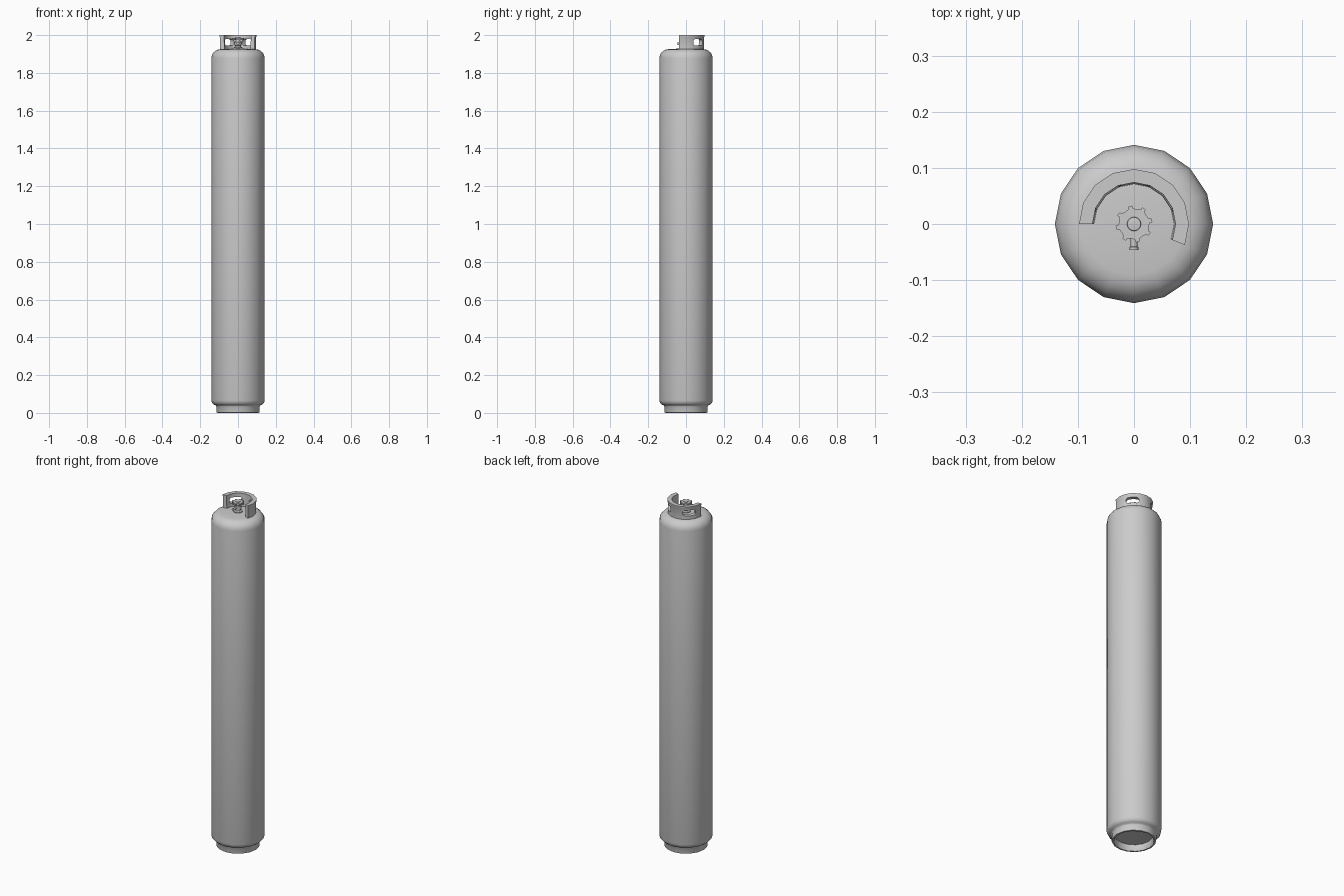
import bpy, bmesh, math
from mathutils import Matrix, Vector

if "Cube" in bpy.data.objects:
    bpy.data.objects.remove(bpy.data.objects["Cube"])


def finish(name, bm, angle=40):
    bmesh.ops.remove_doubles(bm, verts=bm.verts, dist=1e-5)
    bmesh.ops.recalc_face_normals(bm, faces=bm.faces)
    me = bpy.data.meshes.new(name)
    bm.to_mesh(me)
    bm.free()
    ob = bpy.data.objects.new(name, me)
    bpy.context.collection.objects.link(ob)
    smooth(ob, angle)
    return ob


def smooth(ob, angle=40):
    bpy.ops.object.select_all(action='DESELECT')
    ob.select_set(True)
    bpy.context.view_layer.objects.active = ob
    bpy.ops.object.shade_smooth_by_angle(angle=math.radians(angle))


def lathe(name, profile, segs=16, start=0, steps=None, closed=False, matrix=None):
    """Revolve (radius, z) points; a partial sweep of a closed profile gets end caps."""
    steps = steps or segs
    full = steps == segs
    bm = bmesh.new()
    rings = []
    for i in range(steps if full else steps + 1):
        a = math.radians(start) + 2 * math.pi * i / segs
        rings.append([bm.verts.new((r * math.cos(a), r * math.sin(a), z)) for r, z in profile])
    n = len(profile)
    for i in range(steps):
        p, q = rings[i], rings[(i + 1) % len(rings)]
        for j in range(n if closed else n - 1):
            k = (j + 1) % n
            bm.faces.new((p[j], q[j], q[k], p[k]))
    if not full:
        bm.faces.new(rings[0])
        bm.faces.new(rings[-1])
    # merge the pole points into one and drop collapsed faces
    bmesh.ops.dissolve_degenerate(bm, dist=1e-6, edges=bm.edges)
    if matrix:
        bm.transform(matrix)
    return finish(name, bm)


# tank body with hollow foot ring and rounded shoulders
arc = [(0.091 + 0.05 * math.cos(math.radians(t)), 1.878 + 0.048 * math.sin(math.radians(t)))
       for t in (0, 18, 36, 54, 72, 90)]
lathe("tank_body", [(0, 0.04), (0.098, 0.036), (0.101, 0.006), (0.104, 0.001), (0.108, 0),
                    (0.113, 0.002), (0.115, 0.008), (0.115, 0.034), (0.119, 0.040),
                    (0.129, 0.044), (0.137, 0.052), (0.141, 0.066)]
      + arc + [(0.05, 1.928), (0, 1.93)])

# guard collar, open towards the front
collar = lathe("guard_collar", [(0.071, 1.92), (0.095, 1.92), (0.096, 1.988), (0.098, 1.992),
                                (0.098, 2.0), (0.074, 2.0), (0.074, 1.99)],
               start=-22.5, steps=9, closed=True)

# two hand holes with rounded corners
for ang in (45, 135):
    bm = bmesh.new()
    bmesh.ops.create_cube(bm, size=1, matrix=Matrix.Diagonal((0.08, 0.066, 0.033, 1)))
    long_edges = [e for e in bm.edges
                  if abs((e.verts[0].co - e.verts[1].co).normalized().x) > 0.9]
    bmesh.ops.bevel(bm, geom=long_edges, offset=0.011, segments=3, profile=0.5, affect='EDGES')
    a = math.radians(ang)
    bm.transform(Matrix.Rotation(a, 4, 'Z') @ Matrix.Translation((0.085, 0, 1.962)))
    cutter = finish("hand_hole_cutter", bm)
    cutter.hide_render = True
    mod = collar.modifiers.new("hand_hole", 'BOOLEAN')
    mod.operation = 'DIFFERENCE'
    mod.solver = 'EXACT'
    mod.object = cutter
    bpy.context.view_layer.objects.active = collar
    bpy.ops.object.modifier_apply(modifier=mod.name)
    bpy.data.objects.remove(cutter)
smooth(collar)

# valve base, body and stem
lathe("valve_body", [(0, 1.925), (0.024, 1.925), (0.024, 1.934), (0.015, 1.938), (0.015, 1.945),
                     (0.019, 1.947), (0.019, 1.964), (0.013, 1.968), (0.010, 1.975), (0, 1.975)],
      segs=12)

# side outlet facing the front
lathe("valve_outlet", [(0, 0.0), (0.006, 0.0), (0.006, 0.040), (0.008, 0.041), (0.008, 0.046),
                       (0, 0.046)], segs=10,
      matrix=Matrix.Translation((0, 0, 1.956)) @ Matrix.Rotation(math.pi / 2, 4, 'X'))

# hand wheel with eight grip lobes
bm = bmesh.new()
outline = []
for i in range(8):
    for off, r in ((-9, 0.028), (-6, 0.033), (6, 0.033), (9, 0.028), (22.5, 0.0265)):
        a = math.radians(i * 45 + 12 + off)
        outline.append(bm.verts.new((r * math.cos(a), r * math.sin(a), 1.974)))
base = bm.faces.new(outline)
ext = bmesh.ops.extrude_face_region(bm, geom=[base], use_keep_orig=True)
bmesh.ops.translate(bm, vec=Vector((0, 0, 0.012)),
                    verts=[v for v in ext["geom"] if isinstance(v, bmesh.types.BMVert)])
finish("hand_wheel", bm, 30)

# hub on top of the wheel
lathe("wheel_hub", [(0, 1.98), (0.014, 1.98), (0.012, 1.989), (0, 1.991)], segs=12)
